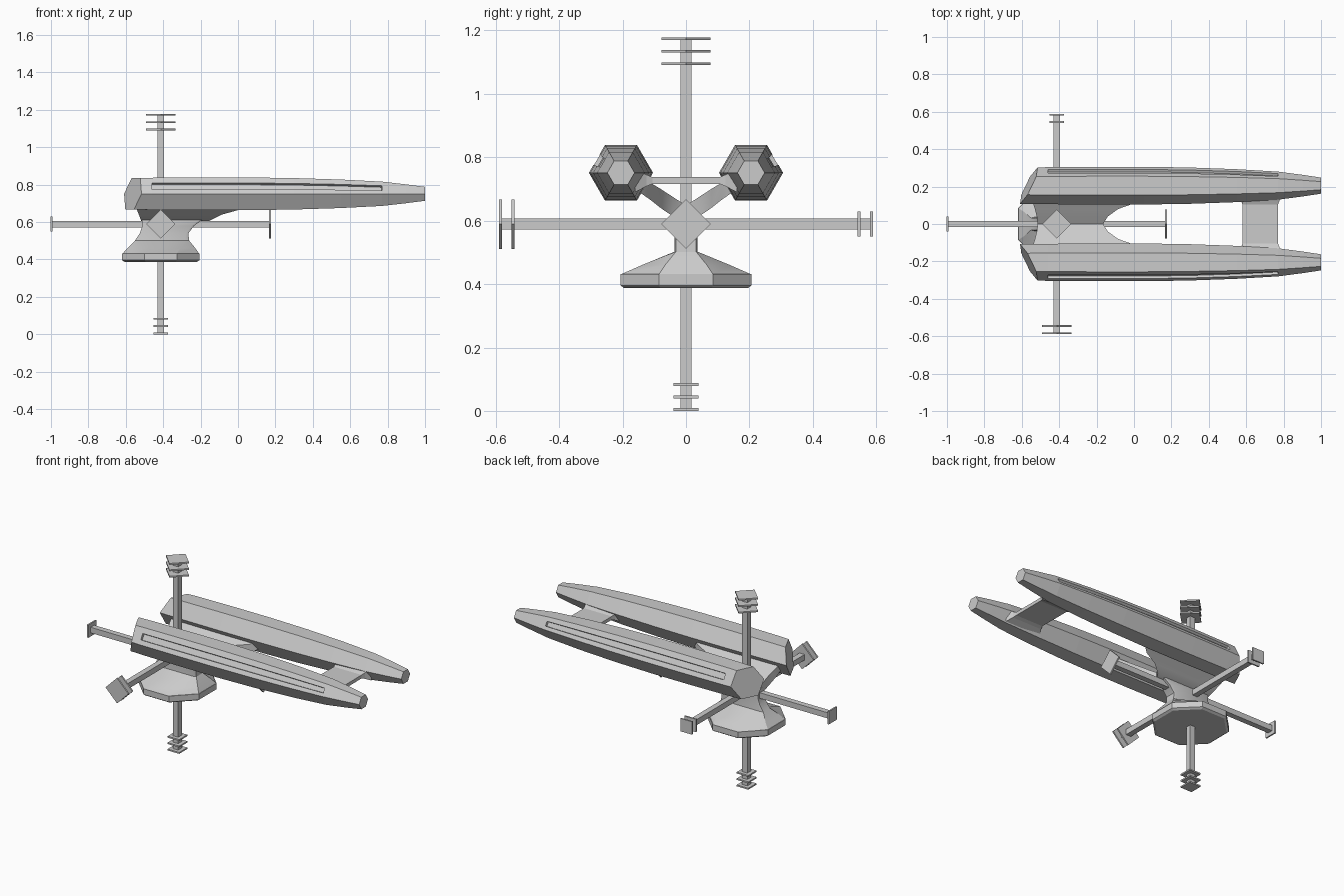
import bpy, bmesh, math
from mathutils import Vector

if "Cube" in bpy.data.objects:
    bpy.data.objects.remove(bpy.data.objects["Cube"])

grey = bpy.data.materials.new("light grey")
grey.diffuse_color = (0.6, 0.6, 0.6, 1)
grey.use_nodes = True
grey.node_tree.nodes["Principled BSDF"].inputs["Base Color"].default_value = grey.diffuse_color


def loft(name, rings, mirror=False, smooth=False, slot=None):
    """Skin a list of equal-sized point rings and cap both ends.
    slot = (first ring, last ring, side index): recess that strip of faces."""
    bm = bmesh.new()
    rows = [[bm.verts.new(p) for p in r] for r in rings]
    n = len(rows[0])
    strip = []
    for i, (a, b) in enumerate(zip(rows, rows[1:])):
        for j in range(n):
            k = (j + 1) % n
            f = bm.faces.new((a[j], a[k], b[k], b[j]))
            if slot and slot[0] <= i < slot[1] and j == slot[2]:
                strip.append(f)
    bm.faces.new(rows[0])
    bm.faces.new(rows[-1])
    bmesh.ops.recalc_face_normals(bm, faces=bm.faces)
    if strip:
        bmesh.ops.inset_region(bm, faces=strip, thickness=0.002, depth=-0.014)
    me = bpy.data.meshes.new(name)
    bm.to_mesh(me)
    bm.free()
    me.materials.append(grey)
    ob = bpy.data.objects.new(name, me)
    bpy.context.collection.objects.link(ob)
    if mirror:
        m = ob.modifiers.new("mirror", 'MIRROR')
        m.use_axis = (False, True, False)
    if smooth:
        bpy.ops.object.select_all(action='DESELECT')
        ob.select_set(True)
        bpy.context.view_layer.objects.active = ob
        bpy.ops.object.shade_smooth_by_angle(angle=math.radians(28))
    return ob


# ---- hulls: tapering hexagonal bodies with a long recessed slot
HY, HZ = 0.205, 0.751


def hull_ring(x, r):
    hexa = [Vector((math.cos(math.radians(60 * i)), math.sin(math.radians(60 * i))))
            for i in range(6)]
    # the outer upper side gets two extra points that border the slot
    pts = [hexa[0], hexa[0].lerp(hexa[1], 0.28), hexa[0].lerp(hexa[1], 0.66)] + hexa[1:]
    ring = []
    for p in pts:
        y, z = p * r
        # the blunt end is cut by a slanted plane
        px = -0.5625 + 0.48 * y + 0.2 * z if x is None else x
        ring.append((px, HY + y, HZ + z))
    return ring


stations = [(None, 0.097), (-0.46, 0.099), (-0.2, 0.101), (0.05, 0.101), (0.3, 0.097),
            (0.55, 0.088), (0.77, 0.075), (0.9, 0.058), (1.0, 0.043)]
loft("hull", [hull_ring(x, r) for x, r in stations], mirror=True, slot=(1, 6, 1))


# ---- spans joining the hulls, lofted outwards from the middle
def span_ring(y, x0, x1, z0, z1):
    return [(x0, y, z0), (x1, y, z0), (x1, y, z1), (x0, y, z1)]


arm = [(0.0, -0.515, -0.165, 0.60, 0.648), (0.04, -0.52, -0.14, 0.613, 0.674),
       (0.08, -0.53, -0.085, 0.640, 0.700), (0.11, -0.54, 0.0, 0.664, 0.718),
       (0.15, -0.545, 0.05, 0.692, 0.745)]
loft("support_arm", [span_ring(*a) for a in arm], mirror=True, smooth=True)

strut = [(0.0, 0.58, 0.77, 0.716, 0.737), (0.105, 0.58, 0.77, 0.716, 0.737),
         (0.125, 0.572, 0.778, 0.708, 0.745), (0.16, 0.55, 0.80, 0.69, 0.765)]
loft("cross_strut", [span_ring(*s) for s in strut], mirror=True)


# ---- octagonal base and waisted neck
def oct_ring(z, x0, x1, h, c, d):
    return [(x0, -c, z), (x0 + d, -h, z), (x1 - d, -h, z), (x1, -c, z),
            (x1, c, z), (x1 - d, h, z), (x0 + d, h, z), (x0, c, z)]


CX, CZ = -0.413, 0.589


def regular_oct(z, a):
    t = a * math.tan(math.pi / 8)
    return oct_ring(z, CX - a, CX + a, a, t, a - t)


loft("base_disc", [regular_oct(0.387, 0.194), regular_oct(0.396, 0.207),
                   regular_oct(0.432, 0.207)])
neck = [(0.431, -0.618, -0.208, 0.205, 0.085, 0.12),
        (0.460, -0.59, -0.228, 0.139, 0.066, 0.08),
        (0.502, -0.55, -0.262, 0.037, 0.032, 0.02),
        (0.540, -0.525, -0.265, 0.037, 0.032, 0.012),
        (0.580, -0.512, -0.235, 0.037, 0.032, 0.012),
        (0.630, -0.516, -0.165, 0.037, 0.032, 0.012)]
loft("neck", [oct_ring(*n) for n in neck], smooth=True)


# ---- antenna rods with square or diamond end plates
def bar(name, axis, start, end, radius, diamond=False):
    rings = []
    for t in (start, end):
        ring = []
        for i in range(4):
            a = math.radians(90 * i + (0 if diamond else 45))
            p = Vector((CX, 0, CZ))
            p[axis] += t
            p[(axis + 1) % 3] += radius * math.cos(a)
            p[(axis + 2) % 3] += radius * math.sin(a)
            ring.append(p)
        rings.append(ring)
    loft(name, rings)


L, T = 0.587, 0.009
# axis, sign, plate count, diamond plates
ends = [(0, -1, 1, False), (0, 1, 1, True), (1, -1, 2, True),
        (1, 1, 2, False), (2, -1, 3, False), (2, 1, 3, True)]
for axis in range(3):
    bar("rod_" + "xyz"[axis], axis, -L + 0.002, L - 0.002, 0.0245)
for axis, sign, count, diamond in ends:
    for i in range(count):
        outer = L + 0.002 - 0.0395 * i
        bar("end_plate", axis, sign * (outer - T), sign * outer,
            0.078 if diamond else 0.056, diamond)
